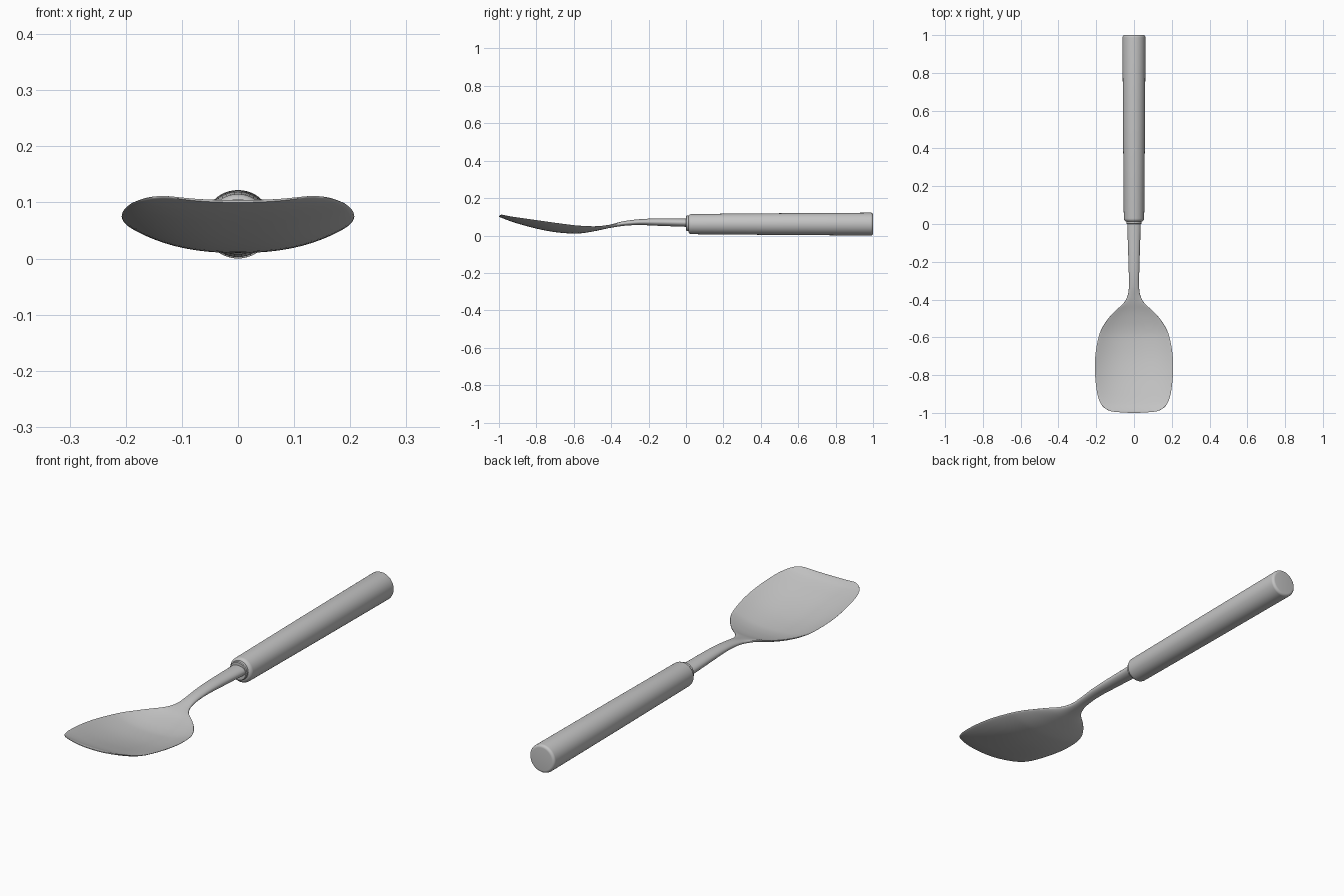
import bpy, bmesh, math

cube = bpy.data.objects.get("Cube")
if cube:
    bpy.data.objects.remove(cube, do_unlink=True)

steel = bpy.data.materials.new("brushed grey")
steel.use_nodes = True
GREY = (0.55, 0.55, 0.55, 1)
steel.diffuse_color = GREY
steel.node_tree.nodes["Principled BSDF"].inputs["Base Color"].default_value = GREY


def finish(name, bm, angle):
    """Turn a bmesh into a smooth-shaded object."""
    bmesh.ops.recalc_face_normals(bm, faces=bm.faces)
    mesh = bpy.data.meshes.new(name)
    bm.to_mesh(mesh)
    bm.free()
    obj = bpy.data.objects.new(name, mesh)
    bpy.context.collection.objects.link(obj)
    mesh.materials.append(steel)
    bpy.ops.object.select_all(action="DESELECT")
    obj.select_set(True)
    bpy.context.view_layer.objects.active = obj
    bpy.ops.object.shade_smooth_by_angle(angle=math.radians(angle))
    return obj


def bridge(bm, rings):
    for a, b in zip(rings, rings[1:]):
        for j in range(len(a)):
            k = (j + 1) % len(a)
            bm.faces.new((a[j], a[k], b[k], b[j]))


def smooth_stations(stations, steps):
    """Interpolate stations with a Hermite spline along their first value."""
    def slope(i, c):
        a, b = stations[max(i - 1, 0)], stations[min(i + 1, len(stations) - 1)]
        return (b[c] - a[c]) / (b[0] - a[0])
    out = []
    for i in range(len(stations) - 1):
        p, q = stations[i], stations[i + 1]
        h = q[0] - p[0]
        for s in range(steps):
            t = s / steps
            row = [p[0] + h * t]
            for c in range(1, len(p)):
                row.append((2*t**3 - 3*t**2 + 1) * p[c] + (3*t**2 - 2*t**3) * q[c]
                           + h * ((t**3 - 2*t**2 + t) * slope(i, c) + (t**3 - t**2) * slope(i + 1, c)))
            out.append(row)
    return out + [list(stations[-1])]


# Neck and blade: y, half width, underside height, thickness, rim rise
STATIONS = [
    (0.04, .037, .045, .045, 0), (-.15, .031, .052, .039, 0),
    (-.25, .028, .056, .031, 0), (-.33, .027, .052, .025, 0),
    (-.38, .034, .045, .020, .002), (-.42, .056, .038, .016, .007),
    (-.46, .100, .029, .012, .014), (-.50, .136, .021, .010, .022),
    (-.55, .169, .013, .009, .033), (-.60, .188, .010, .009, .040),
    (-.70, .205, .018, .009, .045), (-.80, .206, .037, .009, .040),
    (-.90, .194, .064, .009, .027), (-.95, .178, .081, .008, .018),
    (-.975, .160, .091, .008, .013), (-.99, .138, .097, .007, .010),
    (-.997, .120, .100, .004, .008),
]
SIDES = 48
bm = bmesh.new()
rings = []
for y, w, low, thick, rise in smooth_stations(STATIONS, 4):
    ring = []
    flat = max(0, min(1, (-.33 - y) / .15))      # oval neck becomes a flat sheet
    bow = max(0, (-y - .9) / .1) * .008          # gently curved front edge
    for j in range(SIDES):
        a = math.tau * j / SIDES
        u, s = math.cos(a), math.sin(a)
        side = math.copysign(abs(s) ** (1 - .5 * flat), s)
        z = low + thick / 2 * (1 + side) + rise * abs(u) ** 2.4
        ring.append(bm.verts.new((w * u, y + bow * u * u - .003 * bow / .008, z)))
    rings.append(ring)
bridge(bm, rings)
for ring in (rings[0], rings[-1]):               # strip caps follow the bend
    for j in range(SIDES // 2):
        quad = [ring[j], ring[j + 1], ring[-j - 1], ring[-j % SIDES]]
        bm.faces.new(list(dict.fromkeys(quad)))
finish("blade_and_neck", bm, 50)


def lathe(name, profile, height, angle, sides=48):
    """Revolve (y, radius) points around the handle axis."""
    bm = bmesh.new()
    rings = [[bm.verts.new((r * math.cos(math.tau * j / sides), y,
                            height + r * math.sin(math.tau * j / sides)))
              for j in range(sides)] for y, r in profile]
    bridge(bm, rings)
    bm.faces.new(rings[0])
    bm.faces.new(rings[-1])
    return finish(name, bm, angle)


# Handle with rounded shoulders, slightly thicker at the back
front = [(.03 - .018 * math.sin(a), .037 + .017 * math.cos(a))
         for a in [math.pi / 2 * (1 - i / 6) for i in range(7)]]
back = [(.988 + .012 * math.sin(a), .049 + .012 * math.cos(a))
        for a in [math.pi / 2 * i / 6 for i in range(7)]]
lathe("handle", front + [(.5, .058)] + back, .061, 40)

# Collar where the neck enters the handle
lathe("collar", [(0, .038), (.003, .041), (.03, .041)], .065, 40)
